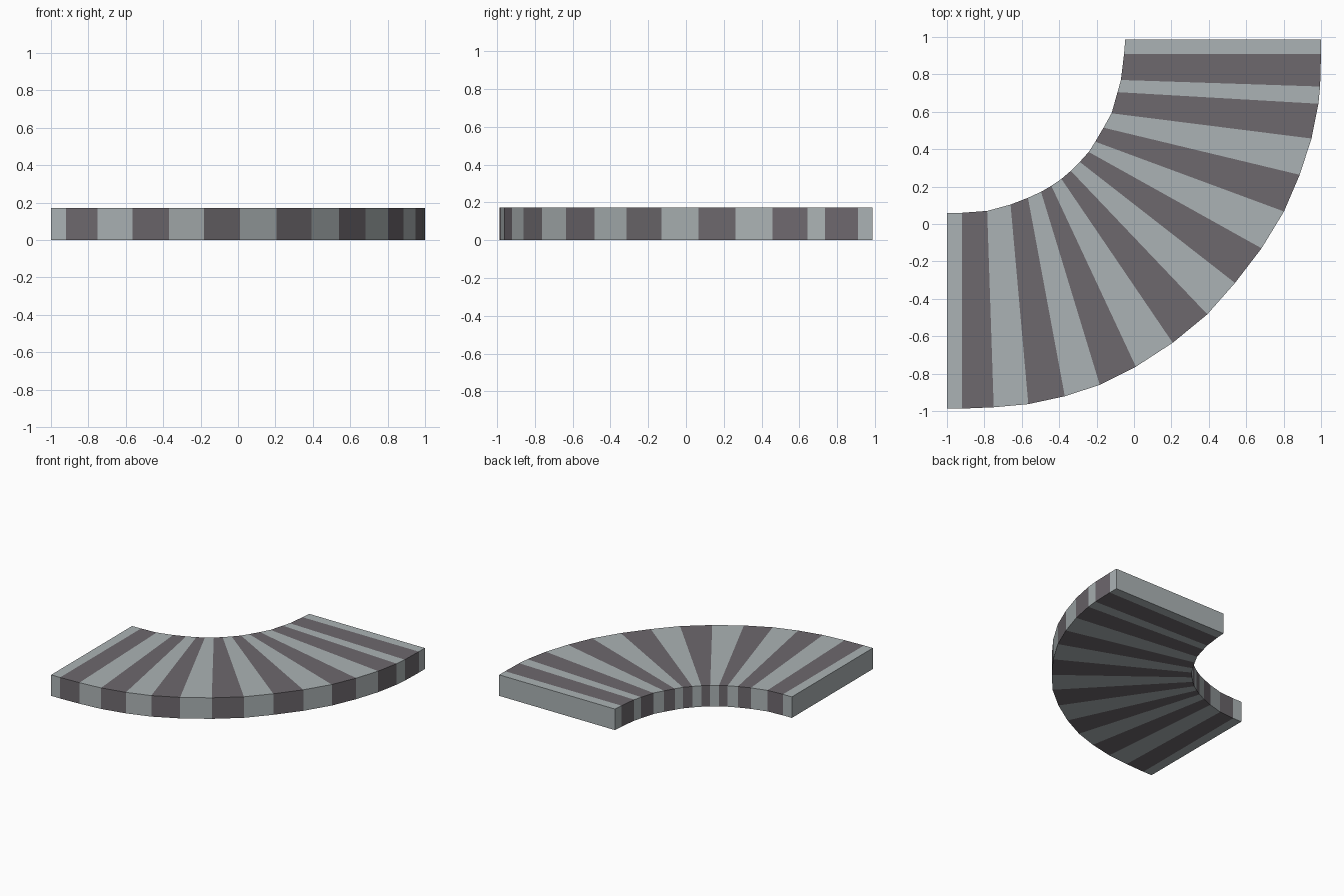
import bpy, bmesh

if "Cube" in bpy.data.objects:
    bpy.data.objects.remove(bpy.data.objects["Cube"])

HEIGHT = 0.172

# Stripe boundaries along the outer and inner rims of the bend
outer = [(-1, -.987), (-.92, -.987), (-.75, -.98), (-.565, -.963), (-.37, -.921), (-.183, -.86),
         (.01, -.763), (.207, -.635), (.392, -.483), (.54, -.315), (.682, -.13), (.802, .067),
         (.886, .263), (.949, .457), (.986, .643), (.995, .735), (1, .91), (1, .987)]
inner = [(-1, .06), (-.92, .06), (-.785, .07), (-.66, .104), (-.567, .14), (-.497, .172),
         (-.442, .204), (-.388, .241), (-.338, .284), (-.29, .332), (-.242, .385), (-.207, .44),
         (-.163, .515), (-.12, .592), (-.088, .705), (-.07, .77), (-.053, .91), (-.047, .987)]


def material(name, color):
    mat = bpy.data.materials.new(name)
    mat.diffuse_color = (*color, 1)
    mat.use_nodes = True
    mat.node_tree.nodes["Principled BSDF"].inputs["Base Color"].default_value = mat.diffuse_color
    return mat


# Curved striped slab: a strip of alternating quads, given thickness
bm = bmesh.new()
rows = [[[bm.verts.new((x, y, z)) for z in (0, HEIGHT)] for x, y in pair]
        for pair in zip(outer, inner)]


def quad(verts, index):
    bm.faces.new(verts).material_index = index


for i in range(len(rows) - 1):
    (o0, n0), (o1, n1) = rows[i], rows[i + 1]
    stripe = i % 2
    quad((o0[1], o1[1], n1[1], n0[1]), stripe)   # top
    quad((o0[0], n0[0], n1[0], o1[0]), stripe)   # underside
    quad((o0[0], o1[0], o1[1], o0[1]), stripe)   # outer rim
    quad((n0[0], n0[1], n1[1], n1[0]), stripe)   # inner rim

# Square end faces
for o, n in (rows[0], rows[-1]):
    quad((o[0], o[1], n[1], n[0]), 0)
bmesh.ops.recalc_face_normals(bm, faces=bm.faces)

mesh = bpy.data.meshes.new("striped_bend")
bm.to_mesh(mesh)
bm.free()
mesh.materials.append(material("light_stripe", (.41, .45, .46)))
mesh.materials.append(material("dark_stripe", (.155, .14, .155)))
bpy.context.collection.objects.link(bpy.data.objects.new("striped_bend", mesh))
